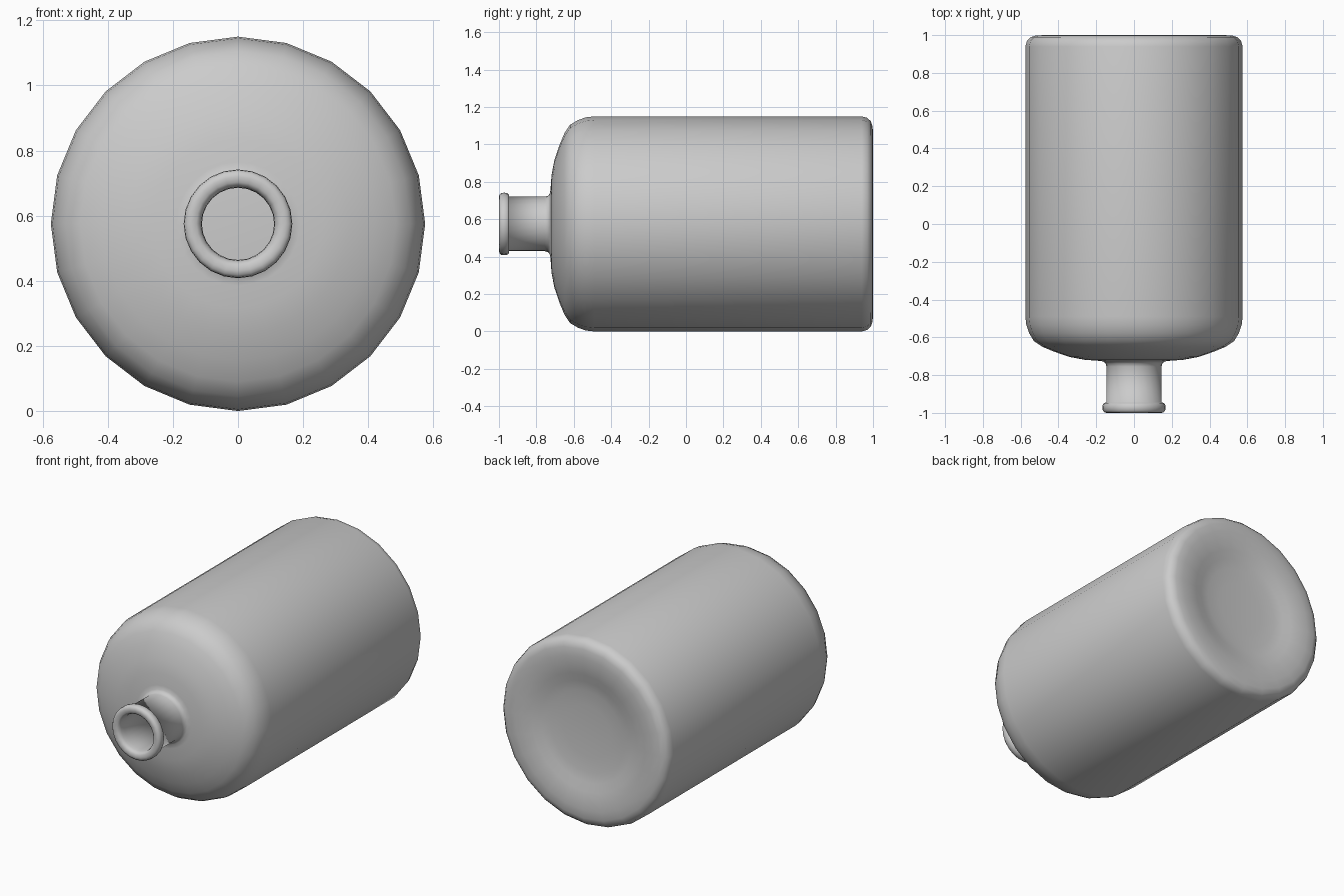
import bpy, bmesh, math
from mathutils import Vector

SEGMENTS = 24
CENTRE_Z = 0.575

# Outer profile as (radius, y): recessed base, wall, shoulder, neck, rolled lip
outer = [
    (0.0, 0.955), (0.16, 0.957), (0.25, 0.963), (0.31, 0.972), (0.36, 0.987), (0.42, 0.997),
    (0.47, 1.0), (0.52, 0.998), (0.548, 0.989), (0.567, 0.969), (0.575, 0.94),
    (0.575, -0.49), (0.570, -0.535), (0.555, -0.578), (0.53, -0.62),
    (0.485, -0.65), (0.42, -0.677), (0.34, -0.704), (0.26, -0.719),
    (0.19, -0.724), (0.165, -0.727), (0.151, -0.737), (0.146, -0.755),
    (0.146, -0.945), (0.157, -0.947), (0.165, -0.956), (0.167, -0.972),
    (0.165, -0.988), (0.157, -0.997), (0.145, -1.0),
]
# Inner profile from the mouth down to the interior floor
inner = [
    (0.128, -0.998), (0.118, -0.99), (0.113, -0.975), (0.111, -0.95), (0.111, -0.72),
    (0.18, -0.697), (0.32, -0.675), (0.46, -0.625), (0.53, -0.56),
    (0.545, -0.49), (0.545, 0.90), (0.52, 0.95), (0.44, 0.965),
    (0.34, 0.945), (0.25, 0.93), (0.0, 0.925),
]

# Spin the profile around the y axis
bm = bmesh.new()
verts = [bm.verts.new((r, y, 0)) for r, y in outer + inner]
edges = [bm.edges.new(pair) for pair in zip(verts, verts[1:])]
bmesh.ops.spin(bm, geom=verts + edges, cent=(0, 0, 0), axis=(0, 1, 0),
               angle=2 * math.pi, steps=SEGMENTS)
bmesh.ops.remove_doubles(bm, verts=bm.verts, dist=0.0001)
bmesh.ops.translate(bm, verts=bm.verts, vec=Vector((0, 0, CENTRE_Z)))
bmesh.ops.recalc_face_normals(bm, faces=bm.faces)

# Bottle object
mesh = bpy.data.meshes.new("bottle")
bm.to_mesh(mesh)
bm.free()
bottle = bpy.data.objects.new("bottle", mesh)
bpy.context.collection.objects.link(bottle)
for poly in mesh.polygons:
    poly.use_smooth = True
